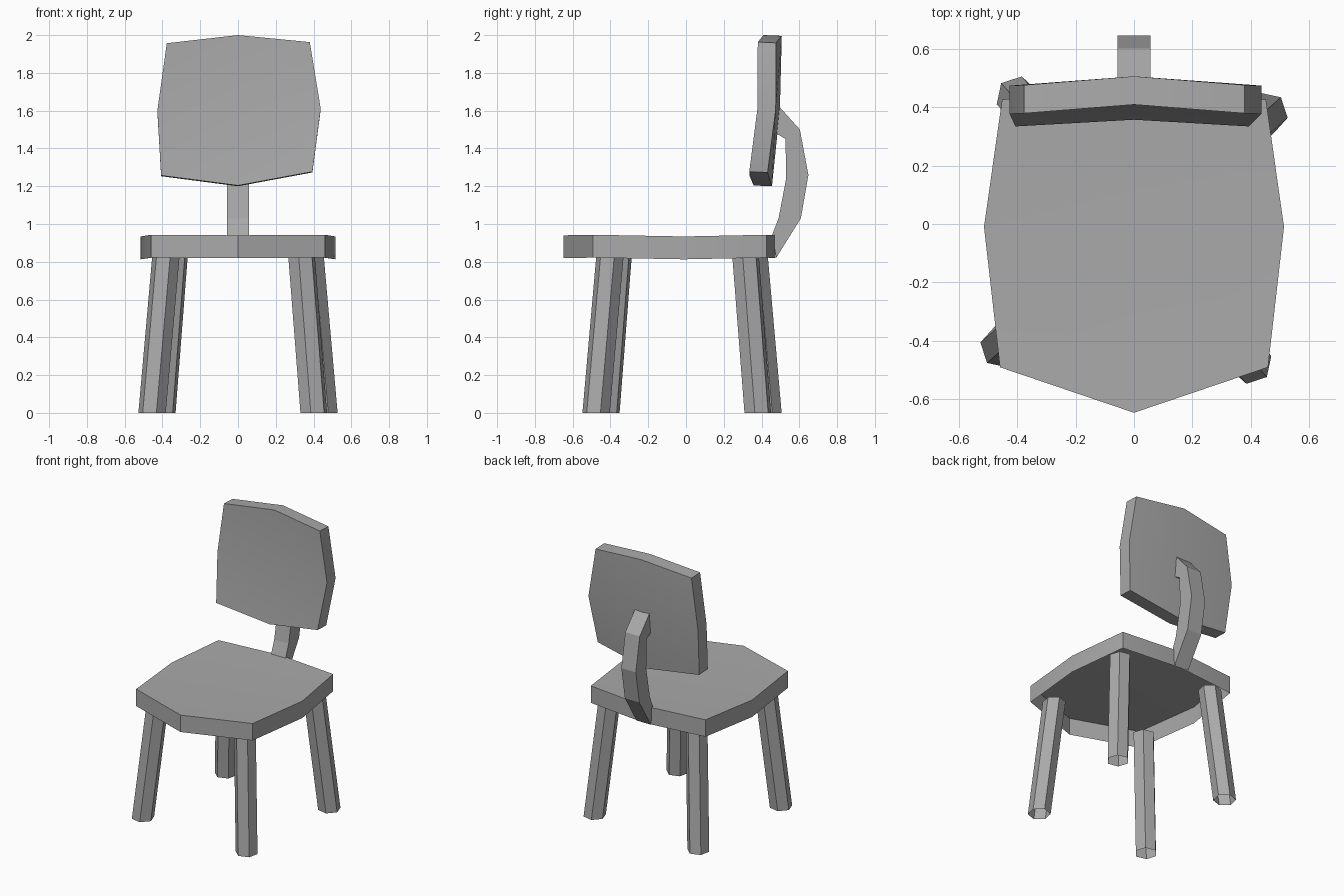
import bpy, bmesh
from math import cos, sin, radians
from mathutils import Vector, Matrix

cube = bpy.data.objects.get("Cube")
if cube:
    bpy.data.objects.remove(cube, do_unlink=True)

# Single plain grey
grey = bpy.data.materials.new("plain_grey")
grey.use_nodes = True
grey.diffuse_color = (0.4, 0.4, 0.4, 1)
grey.node_tree.nodes["Principled BSDF"].inputs["Base Color"].default_value = (0.4, 0.4, 0.4, 1)


def finish(bm, name, smooth=False):
    bmesh.ops.recalc_face_normals(bm, faces=bm.faces)
    mesh = bpy.data.meshes.new(name)
    bm.to_mesh(mesh)
    bm.free()
    mesh.materials.append(grey)
    obj = bpy.data.objects.new(name, mesh)
    bpy.context.collection.objects.link(obj)
    if smooth:
        bpy.ops.object.select_all(action="DESELECT")
        obj.select_set(True)
        bpy.context.view_layer.objects.active = obj
        bpy.ops.object.shade_smooth_by_angle(angle=radians(30))


def extrude(bm, faces, offset, closed=True):
    """Give faces a thickness; an open one has side walls but no far face."""
    out = bmesh.ops.extrude_face_region(bm, geom=faces, use_keep_orig=True)["geom"]
    verts = [v for v in out if isinstance(v, bmesh.types.BMVert)]
    bmesh.ops.translate(bm, verts=verts, vec=offset)
    if not closed:
        caps = [f for f in out if isinstance(f, bmesh.types.BMFace)]
        bmesh.ops.delete(bm, geom=caps, context="FACES")


def panel(name, ring, centre, offset, closed=True):
    """Four-quad board: ring alternates edge middles and corners."""
    bm = bmesh.new()
    mid = bm.verts.new(centre)
    edge = [bm.verts.new(p) for p in ring]
    faces = [bm.faces.new((edge[i], edge[i + 1], edge[(i + 2) % 8], mid))
             for i in range(0, 8, 2)]
    extrude(bm, faces, offset, closed)
    finish(bm, name, True)


# Seat: gently dished top with a rim, hollow underneath
panel("seat",
      [(0, -0.648, 0.94), (0.46, -0.492, 0.943), (0.515, -0.01, 0.934), (0.453, 0.427, 0.943),
       (0, 0.475, 0.94), (-0.453, 0.427, 0.943), (-0.515, -0.01, 0.934), (-0.46, -0.492, 0.943)],
      (0, -0.08, 0.925), (0, 0, -0.121), closed=False)

# Backrest: curved board, leaning and bowed
panel("backrest",
      [(0, 0.41, 2.0), (0.38, 0.38, 1.963), (0.438, 0.378, 1.61), (0.394, 0.335, 1.277),
       (0, 0.358, 1.204), (-0.407, 0.335, 1.257), (-0.427, 0.378, 1.6), (-0.377, 0.38, 1.957)],
      (0, 0.40, 1.61), (0, 0.097, -0.004))

# Back support: bent bar from a side profile
profile = [(0.46, 1.63), (0.495, 1.62), (0.603, 1.50), (0.648, 1.26), (0.608, 1.03),
           (0.478, 0.822), (0.455, 0.94), (0.49, 1.03), (0.53, 1.24), (0.527, 1.45),
           (0.46, 1.49)]
half = 0.057
bm = bmesh.new()
side = bm.faces.new([bm.verts.new((-half, y, z)) for y, z in profile])
extrude(bm, [side], (2 * half, 0, 0))
finish(bm, "back_support")

# Legs: splayed hollow six-sided tubes, each a quarter turn from the last
pivot = Vector((0, -0.021, 0))
foot = Vector((0.401, -0.455, 0))
radius = 0.074
for i, name in enumerate(("front_left_leg", "back_left_leg", "back_right_leg", "front_right_leg")):
    bm = bmesh.new()
    low, high = [[bm.verts.new(foot * splay + Vector((radius * cos(a), radius * sin(a), z)))
                  for a in (radians(-42 + 60 * k) for k in range(6))]
                 for z, splay in ((0, 1.0), (0.83, 0.839))]
    for k in range(6):
        n = (k + 1) % 6
        bm.faces.new((low[k], low[n], high[n], high[k]))
    bmesh.ops.transform(bm, verts=bm.verts,
                        matrix=Matrix.Translation(pivot) @ Matrix.Rotation(radians(90 * i), 4, "Z"))
    finish(bm, name)
